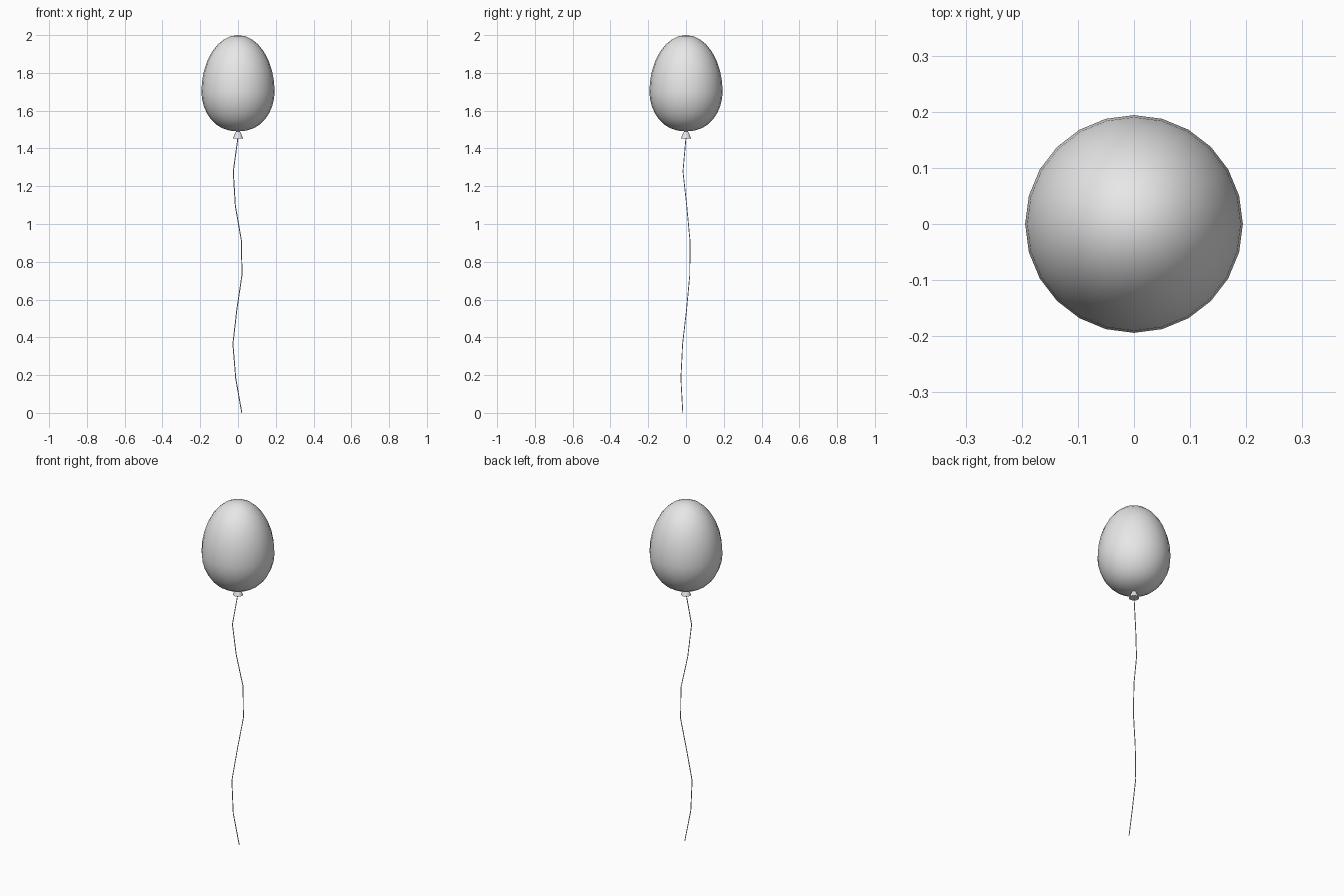
import bpy, bmesh, math
from mathutils import Vector

cube = bpy.data.objects.get("Cube")
if cube:
    bpy.data.objects.remove(cube, do_unlink=True)


def make_material(name, colour):
    mat = bpy.data.materials.new(name)
    mat.use_nodes = True
    mat.diffuse_color = colour
    mat.node_tree.nodes["Principled BSDF"].inputs["Base Color"].default_value = colour
    return mat


grey = make_material("light grey", (0.8, 0.8, 0.8, 1))


def finish(name, bm, smooth_angle):
    bmesh.ops.recalc_face_normals(bm, faces=bm.faces)
    mesh = bpy.data.meshes.new(name)
    bm.to_mesh(mesh)
    bm.free()
    mesh.materials.append(grey)
    obj = bpy.data.objects.new(name, mesh)
    bpy.context.collection.objects.link(obj)
    bpy.ops.object.select_all(action="DESELECT")
    obj.select_set(True)
    bpy.context.view_layer.objects.active = obj
    bpy.ops.object.shade_smooth_by_angle(angle=math.radians(smooth_angle))
    return obj


# Egg-shaped balloon: a sphere stretched more above its widest ring than below
MIDDLE, TOP, BOTTOM, RADIUS = 1.70, 0.30, 0.21, 0.194
bm = bmesh.new()
bmesh.ops.create_uvsphere(bm, u_segments=24, v_segments=16, radius=1)
for v in bm.verts:
    height = TOP if v.co.z > 0 else BOTTOM
    # fuller underside
    swell = 1 if v.co.z > 0 else 1 + 0.12 * v.co.z ** 4
    v.co = Vector((v.co.x * RADIUS * swell, v.co.y * RADIUS * swell, MIDDLE + v.co.z * height))
finish("balloon", bm, 60)

# Flared knot under the balloon
bm = bmesh.new()
bmesh.ops.create_cone(bm, cap_ends=True, segments=12, radius1=0.027, radius2=0.008, depth=0.045)
bmesh.ops.translate(bm, verts=bm.verts, vec=(0, 0, 1.475))
finish("knot", bm, 40)

# Wavy string hanging down in straight segments, as x and y offsets from top to bottom
offsets = [(0, 0), (-0.025, -0.016), (-0.014, 0.004), (0.018, 0.021), (0.021, 0.020),
           (-0.006, 0.003), (-0.027, -0.018), (-0.012, -0.027), (0.02, -0.017)]
STRING_TOP, SIDES, THICKNESS = 1.46, 6, 0.0025
bm = bmesh.new()
rings = []
for i, (x, y) in enumerate(offsets):
    z = STRING_TOP * (1 - i / (len(offsets) - 1))
    rings.append([bm.verts.new((x + THICKNESS * math.cos(a), y + THICKNESS * math.sin(a), z))
                  for a in (math.tau * k / SIDES for k in range(SIDES))])
for upper, lower in zip(rings, rings[1:]):
    for k in range(SIDES):
        n = (k + 1) % SIDES
        bm.faces.new((upper[k], lower[k], lower[n], upper[n]))
bm.faces.new(rings[0])
bm.faces.new(rings[-1])
finish("string", bm, 65)
